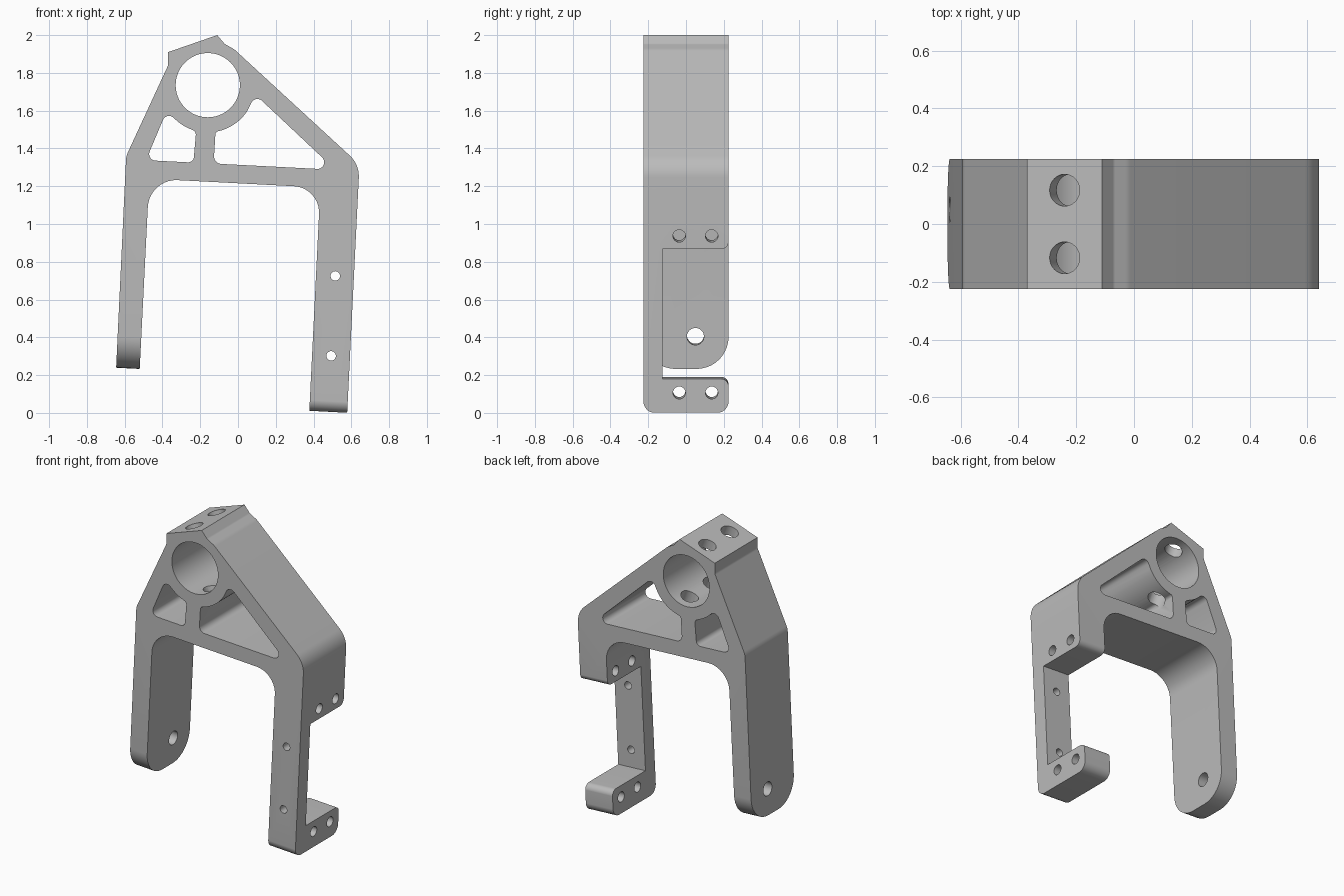
import bpy, bmesh, math
from mathutils import Vector, Matrix

old = bpy.data.objects.get("Cube")
if old:
    bpy.data.objects.remove(old, do_unlink=True)

metal = bpy.data.materials.new("plain grey metal")
metal.use_nodes = True
GREY = (0.5, 0.5, 0.5, 1)
metal.diffuse_color = GREY
metal.node_tree.nodes["Principled BSDF"].inputs["Base Color"].default_value = GREY
HALF = 0.225                 # half the depth of the frame
TILT = math.radians(3)       # lean of both legs


def rounded(corners, steps=10):
    """Turn (u, v, radius) corners into a polygon with filleted corners."""
    out = []
    for i, (u, v, r) in enumerate(corners):
        p = Vector((u, v))
        if not r:
            out.append(p)
            continue
        a = Vector(corners[i - 1][:2]) - p
        b = Vector(corners[(i + 1) % len(corners)][:2]) - p
        half = a.angle(b) / 2
        t = min(r / math.tan(half), a.length * 0.98, b.length * 0.98)
        r = t * math.tan(half)
        a.normalize()
        b.normalize()
        centre = p + (a + b).normalized() * (r / math.sin(half))
        start, end = p + a * t - centre, p + b * t - centre
        turn = start.angle_signed(end)
        for k in range(steps + 1):
            out.append(centre + Matrix.Rotation(-turn * k / steps, 2) @ start)
    return out


def prism(name, points, half, along, matrix=Matrix()):
    """Extrude a polygon along x or y, then place it."""
    bm = bmesh.new()
    rings = []
    for t in (-half, half):
        rings.append([bm.verts.new((p[0], t, p[1]) if along == "y" else (t, p[0], p[1]))
                      for p in points])
    n = len(points)
    bm.faces.new(rings[0])
    bm.faces.new(rings[1][::-1])
    for i in range(n):
        j = (i + 1) % n
        bm.faces.new((rings[0][j], rings[0][i], rings[1][i], rings[1][j]))
    bmesh.ops.recalc_face_normals(bm, faces=bm.faces)
    bm.transform(matrix)
    mesh = bpy.data.meshes.new(name)
    bm.to_mesh(mesh)
    bm.free()
    mesh.materials.append(metal)
    obj = bpy.data.objects.new(name, mesh)
    bpy.context.collection.objects.link(obj)
    return obj


def circle(u, v, r, n=48):
    return [(u + r * math.cos(2 * math.pi * k / n), v + r * math.sin(2 * math.pi * k / n))
            for k in range(n)]


def arc(u, v, r, degrees):
    return [(u + r * math.cos(math.radians(d)), v + r * math.sin(math.radians(d)), 0)
            for d in degrees]


# Frame outline
frame = prism("fork_frame", rounded([
    (-0.11, 2.0, 0), (-0.07, 1.953, 0.03), (-0.02, 1.925, 0.1),
    (0.643, 1.315, 0.15), (0.577, -0.02, 0), (0.376, -0.02, 0),
    (0.436, 1.193, 0.14), (-0.47, 1.24, 0.15), (-0.522, 0.2, 0),
    (-0.647, 0.2, 0), (-0.592, 1.36, 0.1), (-0.37, 1.84, 0.04), (-0.37, 1.91, 0),
]), HALF, "y")
bpy.context.view_layer.objects.active = frame
frame.select_set(True)


def cut(points, half, along, matrix=Matrix()):
    cutter = prism("cutter", points, half, along, matrix)
    cutter.hide_render = True
    mod = frame.modifiers.new("cut", "BOOLEAN")
    mod.operation = "DIFFERENCE"
    mod.solver = "EXACT"
    mod.object = cutter
    bpy.ops.object.modifier_apply(modifier=mod.name)
    bpy.data.objects.remove(cutter, do_unlink=True)


# Large bore and the two windows below it
BORE = (-0.16, 1.735)
cut(circle(*BORE, 0.17, 72), 0.4, "y")
cut(rounded([(-0.378, 1.597, 0.035)] + arc(*BORE, 0.25, range(-130, -107, 5))
            + [(-0.222, 1.488, 0.025), (-0.236, 1.325, 0.03), (-0.487, 1.338, 0.035)]),
    0.4, "y")
cut(rounded([(-0.119, 1.488, 0.025)] + arc(*BORE, 0.25, range(-77, -29, 4))
            + [(0.092, 1.685, 0.035), (0.515, 1.287, 0.035), (-0.129, 1.32, 0.04)]),
    0.4, "y")

# Pair of slanted holes through the top pad and the bore wall
slant = Matrix.Translation((-0.24, 0, 1.955)) @ Matrix.Rotation(math.atan2(0.945, 0.327), 4, "Y")
for side in (-1, 1):
    cut(circle(side * 0.117, 0, 0.055, 32), 0.55, "x", slant)


# Leg details, drawn in each leg's leaning frame
def leg_space(x, z):
    return Matrix.Translation((x, 0, z)) @ Matrix.Rotation(TILT, 4, "Y")


def round_foot(space, r):
    edge, out = HALF + 0.0003, HALF + 0.1
    cut(rounded([(-out, 0.3, 0), (-edge, 0.3, 0), (-edge, 0, r), (edge, 0, r),
                 (edge, 0.3, 0), (out, 0.3, 0), (out, -0.1, 0), (-out, -0.1, 0)]),
        0.15, "x", space)


long_leg = leg_space(0.478, 0.006)
short_leg = leg_space(-0.583, 0.236)
round_foot(long_leg, 0.06)
round_foot(short_leg, 0.17)
cut(circle(0.05, 0.172, 0.045), 0.2, "x", short_leg)

# Open notch in the long leg, with cross holes above and below it
edge = HALF + 0.0003
cut(rounded([(-0.125, 0.18, 0), (edge, 0.18, 0.04), (edge, 0.1, 0), (0.3, 0.1, 0),
             (0.3, 0.95, 0), (edge, 0.95, 0), (edge, 0.867, 0.04), (-0.125, 0.867, 0)]),
    0.2, "x", long_leg)
for z in (0.106, 0.937):
    for y in (-0.036, 0.136):
        cut(circle(y, z, 0.033, 32), 0.25, "x", long_leg)

# Small mounting holes through the front web
for x, z in ((0.515, 0.725), (0.493, 0.302)):
    cut(circle(x, z, 0.025, 32), 0.4, "y")

bpy.ops.object.shade_smooth_by_angle(angle=math.radians(30))
